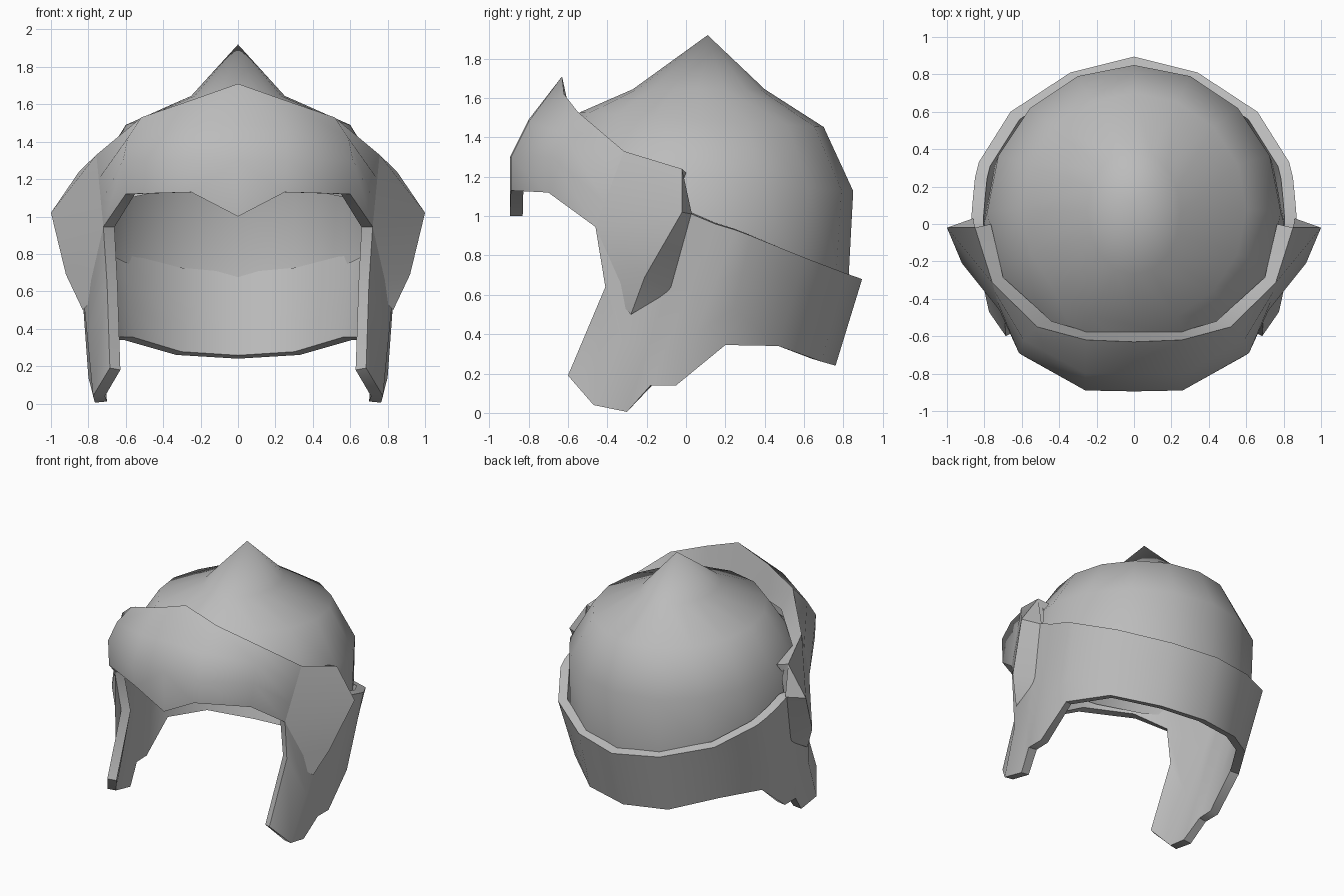
import bpy, bmesh, math
from mathutils import Vector

cube = bpy.data.objects.get("Cube")
if cube:
    bpy.data.objects.remove(cube, do_unlink=True)

grey = bpy.data.materials.new("steel_grey")
grey.use_nodes = True
grey.diffuse_color = (0.5, 0.5, 0.5, 1)
bsdf = grey.node_tree.nodes["Principled BSDF"]
bsdf.inputs["Base Color"].default_value = (0.5, 0.5, 0.5, 1)
bsdf.inputs["Roughness"].default_value = 0.6


def finish(bm, name, mirror=False, thickness=0.0, angle=40):
    mesh = bpy.data.meshes.new(name)
    bm.to_mesh(mesh)
    bm.free()
    obj = bpy.data.objects.new(name, mesh)
    bpy.context.collection.objects.link(obj)
    mesh.materials.append(grey)
    if mirror:
        mod = obj.modifiers.new("mirror", 'MIRROR')
        mod.use_clip = True
    if thickness:
        mod = obj.modifiers.new("wall", 'SOLIDIFY')
        mod.thickness = thickness
        mod.offset = -1
    bpy.ops.object.select_all(action='DESELECT')
    obj.select_set(True)
    bpy.context.view_layer.objects.active = obj
    bpy.ops.object.convert(target='MESH')
    bpy.ops.object.shade_smooth_by_angle(angle=math.radians(angle))
    return obj


def line(a, b, steps):
    return [Vector(a).lerp(Vector(b), i / steps) for i in range(steps + 1)]


# Pointed dome: elliptical rings (x radius, y radius, centre y, height, tilt).
# The lowest ring ends inside the wall of the guard, so the inside is closed.
rings = [(.25, .335, .065, 1.645, 0), (.6, .62, .08, 1.49, .06),
         (.785, .785, .065, 1.19, .08), (.805, .83, -.005, .92, .31)]
SIDES = 16
bm = bmesh.new()
apex = bm.verts.new((0, .11, 1.92))
loops = []
for rx, ry, cy, z, tilt in rings:
    loop = []
    for i in range(SIDES):
        a = math.tau * i / SIDES
        dy = ry * math.sin(a)
        loop.append(bm.verts.new((rx * math.cos(a), cy + dy, z - tilt * dy)))
    loops.append(loop)
for i in range(SIDES):
    j = (i + 1) % SIDES
    bm.faces.new((apex, loops[0][i], loops[0][j]))
    for up, low in zip(loops, loops[1:]):
        bm.faces.new((up[i], low[i], low[j], up[j]))
finish(bm, "dome", angle=50)

# Brow, cheek and neck guard: columns from the front centre round to the back.
# Brow columns start where the rim meets the dome.
brow_edge, jaw_top, jaw_tip = (.72, -.46, .945), (.7, -.41, .64), (.685, -.6, .19)
brow_top, temple = (.757, -.315, 1.33), (.85, -.02, 1.24)
columns = [
    [(0, -.576, 1.46), (0, -.63, 1.71), (0, -.8, 1.49), (0, -.895, 1.3), (0, -.895, 1)],
    [(.25, -.576, 1.38), (.256, -.62, 1.62), (.26, -.8, 1.48), (.26, -.89, 1.3),
     (.25, -.89, 1.13)],
    [(.44, -.52, 1.36), (.517, -.55, 1.53), (.59, -.62, 1.42), (.615, -.69, 1.3),
     (.6, -.7, 1.12)],
    [(.7, -.285, 1.24)] + line(brow_top, brow_edge, 3) + [jaw_top, jaw_tip],
    [(.765, 0, 1.22), temple, (.865, -.03, 1.13)]
    + line((.87, -.04, 1.01), (.775, -.47, .04), 3),
]
# Straight columns of the rear part, given as top and bottom points
rear = [((.87, .03, 1.01), (.765, -.3, .005)), ((.86, .15, .96), (.8, -.18, .14)),
        ((.85, .25, .93), (.8, -.05, .14)), ((.83, .33, .9), (.78, .2, .345)),
        ((.66, .6, .79), (.61, .47, .34)), ((.34, .81, .71), (.33, .69, .26)),
        ((0, .895, .68), (0, .76, .24))]
columns += [[None] * 3 + line(top, bottom, 3) for top, bottom in rear]

bm = bmesh.new()
grid = [[bm.verts.new(p) if p else None for p in col] for col in columns]
for left, right in zip(grid, grid[1:]):
    for r in range(min(len(left), len(right)) - 1):
        quad = (left[r], left[r + 1], right[r + 1], right[r])
        if all(quad):
            bm.faces.new(quad)
finish(bm, "face_and_neck_guard", mirror=True, thickness=.065)

# Flared fins at the temples
points = {"brow_top": brow_top, "brow_edge": brow_edge, "jaw": jaw_top,
          "temple": temple, "tip": (1, -.02, 1.02), "mid": (.92, -.21, .69),
          "low": (.83, -.28, .5), "rear_top": (.86, .03, 1.01),
          "rear_low": (.825, -.08, .62)}
faces = ["brow_top brow_edge tip temple", "brow_edge jaw mid tip", "jaw low mid",
         "temple tip rear_top", "tip mid rear_low rear_top", "mid low rear_low"]
bm = bmesh.new()
verts = {name: bm.verts.new(p) for name, p in points.items()}
for face in faces:
    bm.faces.new([verts[n] for n in face.split()])
finish(bm, "temple_fins", mirror=True, angle=35)
